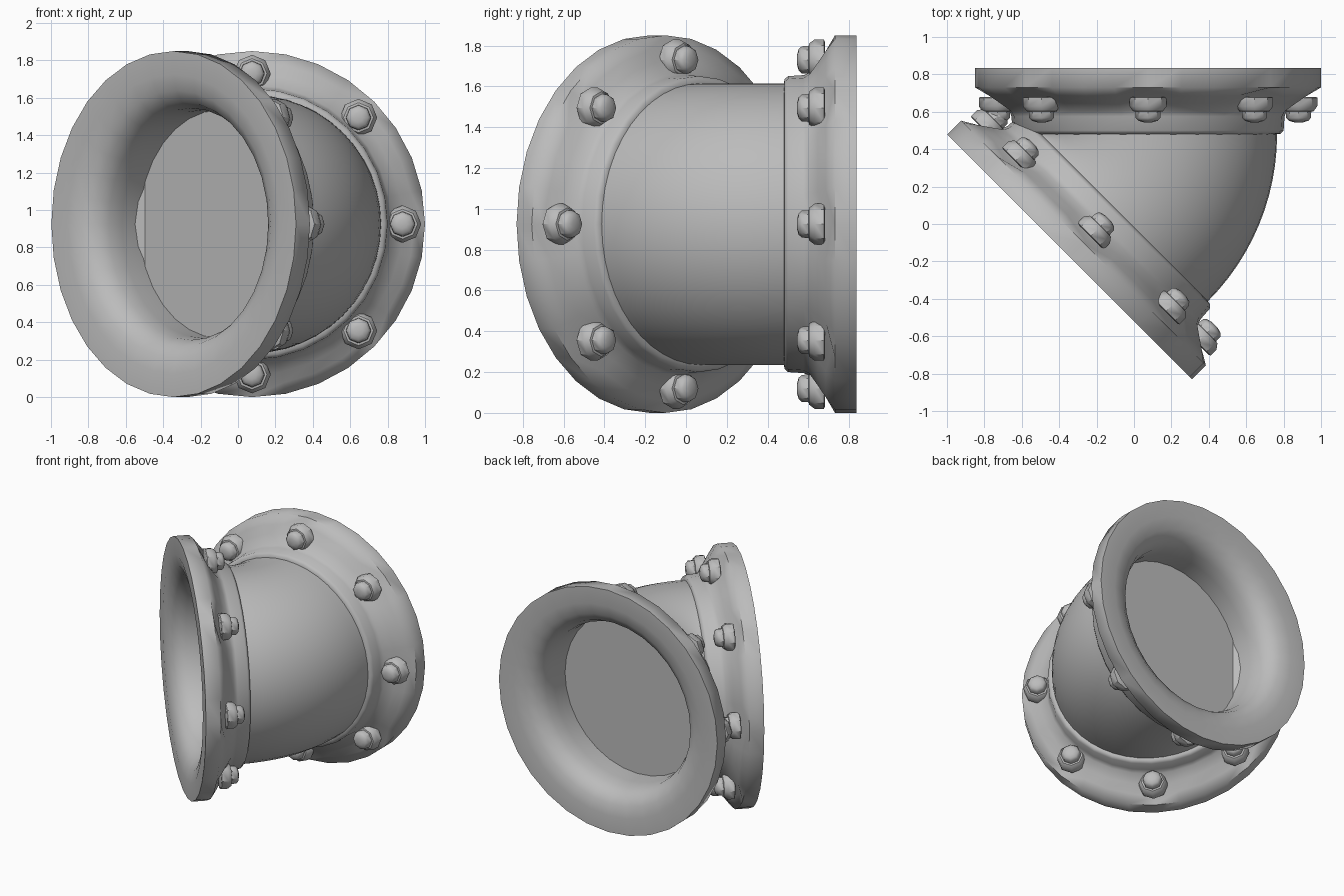
import bpy
import bmesh
from math import cos, sin, pi, radians
from mathutils import Matrix, Vector

cube = bpy.data.objects.get("Cube")
if cube:
    bpy.data.objects.remove(cube)

metal = bpy.data.materials.new("cast_grey_metal")
metal.use_nodes = True
GREY = (0.5, 0.5, 0.5, 1)
metal.diffuse_color = GREY
metal.node_tree.nodes["Principled BSDF"].inputs["Base Color"].default_value = GREY

PIPE_R = 0.69
BOLTS = 8
DEPTH = 0.355
AXIS = Vector((0.075, 0.48, 0.925))    # pipe centre where the bend starts
PIVOT = Vector((-0.498, 0.48, 0.925))  # centre of the bend
BEND = radians(-45)


def finish(bm, name, matrix, angle):
    bmesh.ops.recalc_face_normals(bm, faces=bm.faces)
    mesh = bpy.data.meshes.new(name)
    bm.to_mesh(mesh)
    bm.free()
    mesh.materials.append(metal)
    obj = bpy.data.objects.new(name, mesh)
    bpy.context.collection.objects.link(obj)
    obj.matrix_world = matrix
    bpy.ops.object.select_all(action='DESELECT')
    obj.select_set(True)
    bpy.context.view_layer.objects.active = obj
    bpy.ops.object.shade_smooth_by_angle(angle=radians(angle))
    return obj


def lathe(profile, sides, closed, dent=None):
    """Revolve (depth, radius) points about local z; dent shifts depth by angle."""
    bm = bmesh.new()
    rings = []
    for depth, r in profile:
        ring = []
        for i in range(sides):
            a = 2 * pi * i / sides
            d = depth - (dent(r, depth, a) if dent else 0)
            ring.append(bm.verts.new((r * cos(a), r * sin(a), d)))
        rings.append(ring)
    pairs = list(zip(rings, rings[1:]))
    if closed:
        pairs.append((rings[-1], rings[0]))
    else:
        bm.faces.new(rings[0])
        bm.faces.new(rings[-1])
    for low, high in pairs:
        for i in range(sides):
            j = (i + 1) % sides
            bm.faces.new((low[i], low[j], high[j], high[i]))
    return bm


# Flange section: flared mouth, flat face, rim, sloped back and neck
flange_profile = [
    (0.35, 0.61), (0.22, 0.61), (0.13, 0.62), (0.06, 0.655), (0.02, 0.715),
    (0, 0.80), (0, 0.925), (0.105, 0.925), (0.15, 0.865), (0.19, 0.805),
    (0.232, 0.745), (0.26, 0.73), (0.335, 0.725), (0.352, 0.71), (0.356, 0.685)]


def bolt_seat(r, depth, a):
    # Shallow hollows under the bolts on the sloped back
    if 0.74 < r < 0.87 and depth > 0.14:
        return 0.03 * max(0, cos(BOLTS * a)) * (1 if r > 0.78 else 0.4)
    return 0


bolt_profile = [
    (0.155, 0.09), (0.16, 0.1), (0.205, 0.1), (0.232, 0.08), (0.234, 0.068),
    (0.268, 0.066), (0.283, 0.052), (0.291, 0.025)]


def flange_end(name, matrix):
    finish(lathe(flange_profile, 32, True, bolt_seat), name + "_flange", matrix, 62)
    for i in range(BOLTS):
        a = 2 * pi * i / BOLTS
        place = Matrix.Translation((0.805 * cos(a), 0.805 * sin(a), 0))
        turn = Matrix.Rotation(a, 4, 'Z')
        finish(lathe(bolt_profile, 8, False), f"{name}_bolt_{i + 1}",
               matrix @ place @ turn, 40)


# Back end faces +y; front end is swung round the bend
offset = Vector((0, DEPTH, 0))
swing = (Matrix.Translation(PIVOT) @ Matrix.Rotation(BEND, 4, 'Z')
         @ Matrix.Translation(-PIVOT))
flange_end("back", Matrix.Translation(AXIS + offset) @ Matrix.Rotation(pi / 2, 4, 'X'))
flange_end("front", swing @ Matrix.Translation(AXIS - offset)
           @ Matrix.Rotation(-pi / 2, 4, 'X'))

# Bent pipe: circle swept round the pivot, with a flat disc at each end
bm = bmesh.new()
SIDES, STEPS = 48, 12
rings = []
for s in range(STEPS + 1):
    rot = Matrix.Rotation(BEND * s / STEPS, 3, 'Z')
    ring = []
    for i in range(SIDES):
        a = 2 * pi * i / SIDES
        p = AXIS + Vector((PIPE_R * cos(a), 0, PIPE_R * sin(a)))
        ring.append(bm.verts.new(PIVOT + rot @ (p - PIVOT)))
    rings.append(ring)
for low, high in zip(rings, rings[1:]):
    for i in range(SIDES):
        j = (i + 1) % SIDES
        bm.faces.new((low[i], low[j], high[j], high[i]))
bm.faces.new(rings[0])
bm.faces.new(rings[-1])
finish(bm, "pipe_bend", Matrix.Identity(4), 40)
